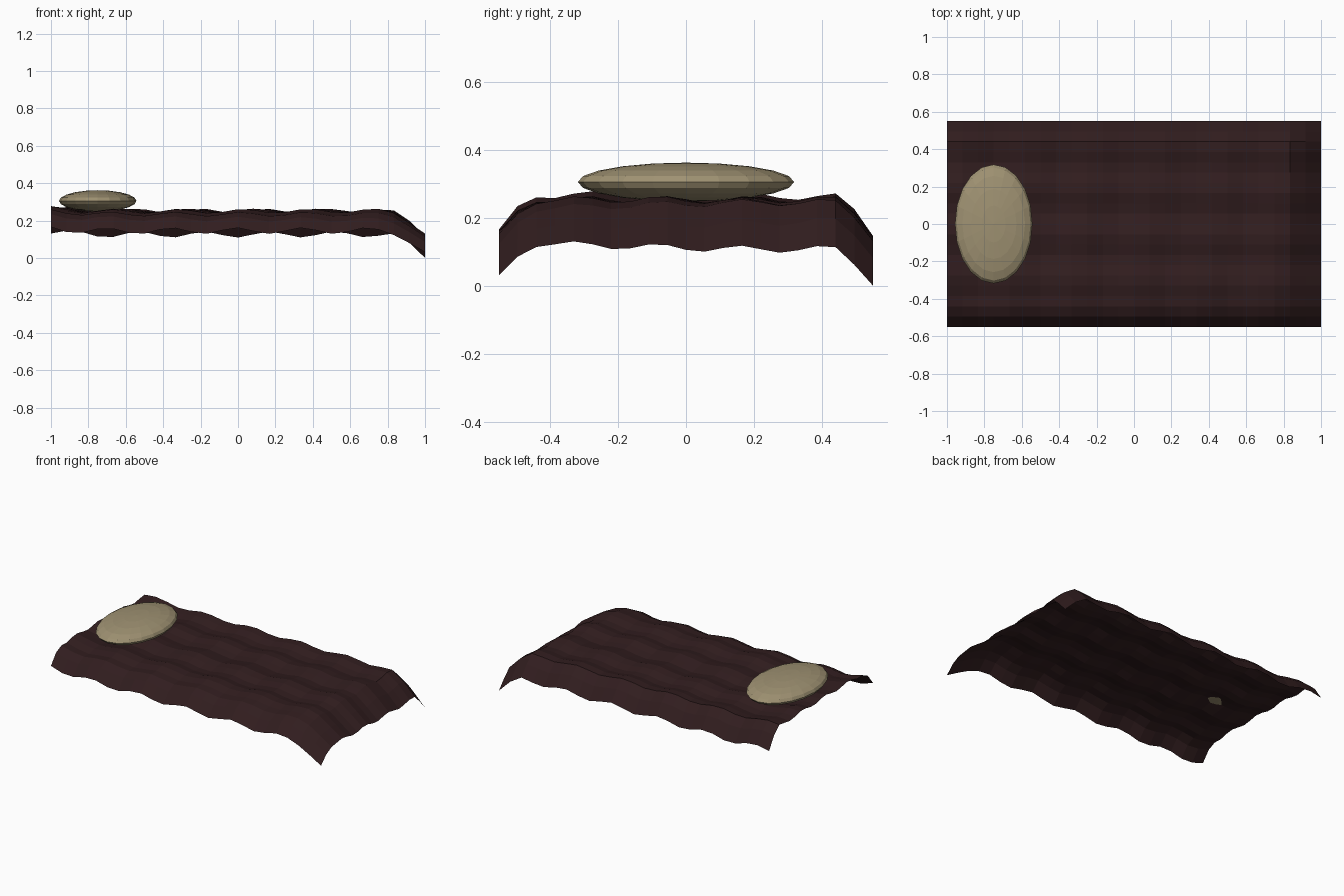
import bpy, bmesh, math

if "Cube" in bpy.data.objects:
    bpy.data.objects.remove(bpy.data.objects["Cube"])


def material(name, rgb):
    m = bpy.data.materials.new(name)
    m.diffuse_color = (*rgb, 1)
    m.use_nodes = True
    m.node_tree.nodes["Principled BSDF"].inputs["Base Color"].default_value = m.diffuse_color
    return m


def add_object(name, bm, mat):
    me = bpy.data.meshes.new(name)
    bm.to_mesh(me)
    bm.free()
    me.materials.append(mat)
    ob = bpy.data.objects.new(name, me)
    bpy.context.collection.objects.link(ob)
    return ob


HALF_X, HALF_Y = 1.0, 0.55


def droop(v, start, end, depth):
    """Fall of the cloth past the point where it hangs over the edge."""
    t = max(0.0, (v - start) / (end - start))
    return depth * t ** 1.5


def cloth_height(x, y):
    side = droop(abs(y), 0.44, HALF_Y, 1)
    z = 0.243
    # ripples along the length, stronger on the hanging sides
    z += (0.011 + 0.005 * side) * math.cos(18 * (x - 0.08 - 0.16 * y))
    z += 0.010 * math.cos(26 * (y - 0.18 + 0.02 * x))    # folds across the width
    z -= 0.108 * side                                    # both long sides hang
    z -= droop(x, 0.80, HALF_X, 0.125)                   # foot end hangs
    z += 0.014 * max(0.0, (-x - 0.8) / 0.2)              # head end lifts slightly
    return max(0.0, z)                                   # lowest corner rests on the ground


# Blanket: a single rippled sheet
bm = bmesh.new()
bmesh.ops.create_grid(bm, x_segments=24, y_segments=20, size=1)
for v in bm.verts:
    v.co.y *= HALF_Y
    v.co.z = cloth_height(v.co.x, v.co.y)
add_object("blanket", bm, material("dark maroon cloth", (0.031, 0.0125, 0.0135)))

# Pillow: flattened faceted ellipsoid at the head end
bm = bmesh.new()
bmesh.ops.create_uvsphere(bm, u_segments=20, v_segments=10, radius=1)
bmesh.ops.scale(bm, vec=(0.207, 0.318, 0.057), verts=bm.verts)
bmesh.ops.translate(bm, vec=(-0.75, 0, 0.305), verts=bm.verts)
add_object("pillow", bm, material("beige linen", (0.345, 0.285, 0.168)))
